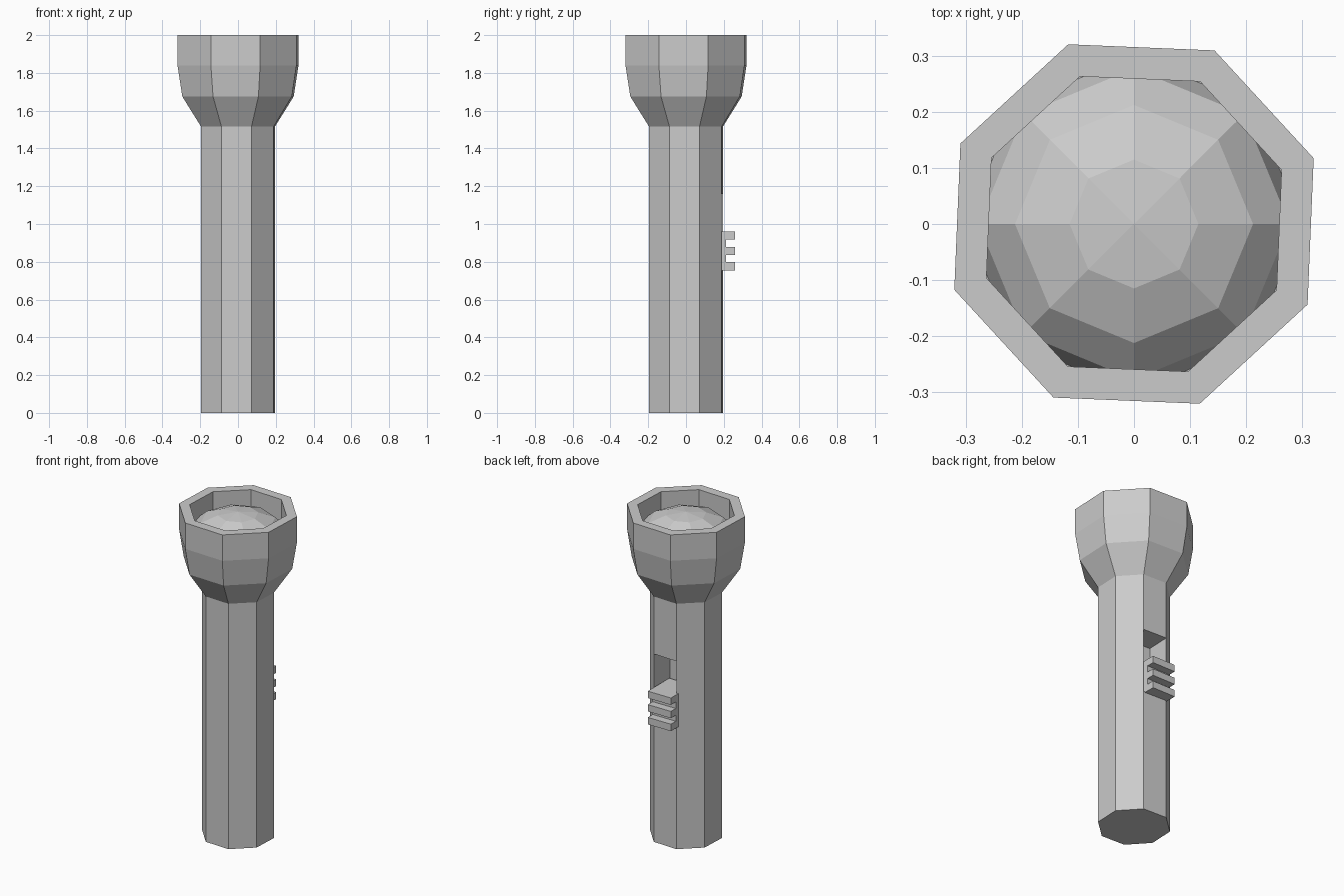
import bpy, bmesh, math
from mathutils import Vector, Matrix

if "Cube" in bpy.data.objects:
    bpy.data.objects.remove(bpy.data.objects["Cube"])

SIDES = 8
TWIST = math.radians(20.1)

grey = bpy.data.materials.new("light_grey")
grey.use_nodes = True
colour = (0.6, 0.6, 0.6, 1)
grey.diffuse_color = colour
grey.node_tree.nodes["Principled BSDF"].inputs["Base Color"].default_value = colour


def add_object(name, bm):
    bmesh.ops.recalc_face_normals(bm, faces=bm.faces[:])
    mesh = bpy.data.meshes.new(name)
    bm.to_mesh(mesh)
    bm.free()
    mesh.materials.append(grey)
    obj = bpy.data.objects.new(name, mesh)
    bpy.context.collection.objects.link(obj)
    return obj


# Octagonal handle, flared head and recessed lamp cup, as (radius, height) rings
SLOT_LOW, SLOT_HIGH = 0.76, 1.16
profile = [(0.208, 0), (0.208, SLOT_LOW), (0.208, SLOT_HIGH), (0.208, 1.515),
           (0.314, 1.675), (0.341, 1.84), (0.341, 2), (0.28, 2), (0.28, 1.81)]
bm = bmesh.new()
rings = []
for r, z in profile:
    angles = [TWIST + math.tau * i / SIDES for i in range(SIDES)]
    rings.append([bm.verts.new((r * math.cos(a), r * math.sin(a), z)) for a in angles])
for low, high in zip(rings, rings[1:]):
    for i in range(SIDES):
        j = (i + 1) % SIDES
        bm.faces.new((low[i], low[j], high[j], high[i]))
bm.faces.new(rings[0][::-1])
bm.faces.new(rings[-1])

# Switch slot: push the rear panel between the slot heights inwards
slot_mid = (SLOT_LOW + SLOT_HIGH) / 2
panel = max((f for f in bm.faces if abs(f.calc_center_median().z - slot_mid) < 0.01),
            key=lambda f: f.calc_center_median().y)
inward = -panel.normal.copy() if panel.normal.length else Vector((0, -1, 0))
panel.normal_update()
inward = -panel.normal.copy()
pushed = bmesh.ops.extrude_discrete_faces(bm, faces=[panel])["faces"][0]
bmesh.ops.translate(bm, verts=pushed.verts[:], vec=inward * 0.15)
bmesh.ops.dissolve_limit(bm, angle_limit=math.radians(0.5),
                         verts=bm.verts[:], edges=bm.edges[:])
add_object("torch_body", bm)

# Faceted, flattened lens dome sitting in the cup
bm = bmesh.new()
bmesh.ops.create_uvsphere(bm, u_segments=SIDES, v_segments=8, radius=0.3,
                          matrix=Matrix.Translation((0, 0, 1.81)) @ Matrix.Diagonal((1, 1, 0.6, 1)))
below = [v for v in bm.verts if v.co.z < 1.80]
bmesh.ops.delete(bm, geom=below, context='VERTS')
add_object("lens_dome", bm)

# Sliding switch: ribbed side outline extruded across the slot
BACK, GROOVE, RIB, HALF_WIDTH = 0.05, 0.212, 0.26, 0.079
ribs = [(0.755, 0.798), (0.835, 0.877), (0.917, 0.96)]
outline = [(BACK, ribs[0][0])]
for i, (low, high) in enumerate(ribs):
    if i:
        outline.append((GROOVE, low))
    outline += [(RIB, low), (RIB, high)]
    if i < len(ribs) - 1:
        outline.append((GROOVE, high))
outline.append((BACK, ribs[-1][1]))
bm = bmesh.new()
side = bm.faces.new([bm.verts.new((-HALF_WIDTH, y, z)) for y, z in outline])
extruded = bmesh.ops.extrude_face_region(bm, geom=[side], use_keep_orig=True)["geom"]
bmesh.ops.translate(bm, verts=[g for g in extruded if isinstance(g, bmesh.types.BMVert)],
                    vec=(2 * HALF_WIDTH, 0, 0))
add_object("slide_switch", bm)
